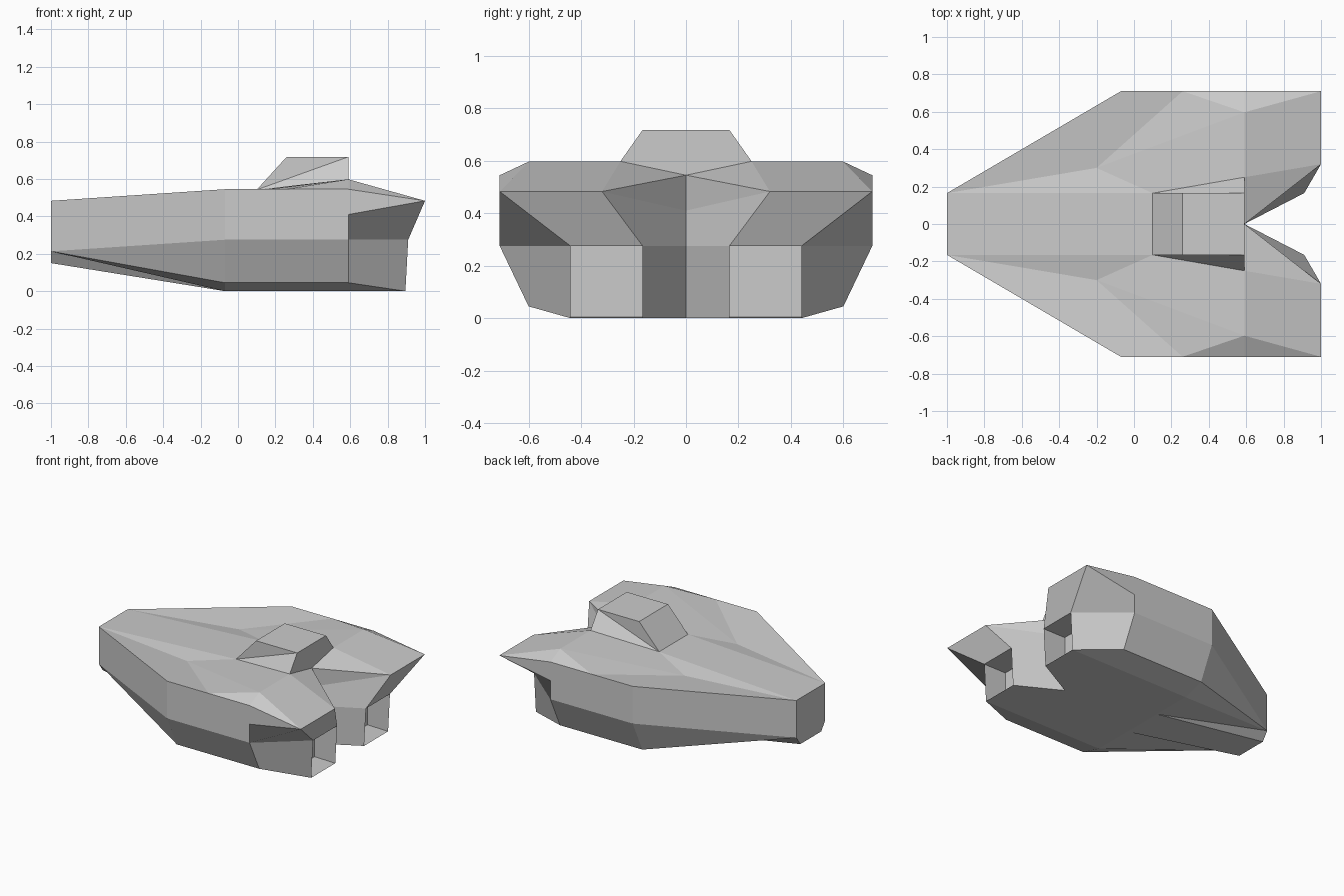
import bpy, bmesh
from mathutils import Vector

if "Cube" in bpy.data.objects:
    bpy.data.objects.remove(bpy.data.objects["Cube"])


def panel(bm, pts):
    """Add one flat panel and its mirror image across y = 0."""
    clean = []
    for p in pts:
        if p not in clean:
            clean.append(p)
    if len(clean) < 3:
        return
    bm.faces.new([bm.verts.new(p) for p in clean])
    bm.faces.new([bm.verts.new((x, -y, z)) for x, y, z in reversed(clean)])


def loft(bm, a, b, closed=False):
    """Skin two point rows; repeated points collapse to triangles."""
    n = len(a)
    for i in range(n if closed else n - 1):
        j = (i + 1) % n
        panel(bm, [a[i], a[j], b[j], b[i]])


def at(x, row):
    return [(x, y, z) for y, z in row]


def finish(bm, name):
    bmesh.ops.remove_doubles(bm, verts=bm.verts, dist=0.0005)
    bmesh.ops.recalc_face_normals(bm, faces=bm.faces)
    mesh = bpy.data.meshes.new(name)
    bm.to_mesh(mesh)
    bm.free()
    obj = bpy.data.objects.new(name, mesh)
    bpy.context.collection.objects.link(obj)
    return obj


# Key points shared by the deck and cabin
nose_top = (-1, .165, .483)
crest = (-.2, .3, .5)
cab_front = (.1, .165, .542)
cab_rear = (.59, .25, .598)
shoulder, side_mid = (-.07, .71, .545), (.26, .71, .545)
stern_side, stern_top = (.59, .71, .545), (.59, .597, .598)

hull = bmesh.new()

# Hull sides and belly: nose -> middle -> stern
nose = at(-1, [(.165, .483), (.165, .34), (.165, .213), (.165, .213),
               (.165, .213), (.165, .213), (.12, .15), (0, .15)])
belly = [(.71, .545), (.71, .41), (.71, .275), (.6, .045),
         (.44, 0), (.15, 0), (.15, 0), (0, 0)]
loft(hull, nose, at(-.07, belly))
loft(hull, at(-.07, belly), at(.59, belly))
panel(hull, [(-1, 0, .483), nose_top, nose[1], nose[2], nose[6], nose[7]])

# Faceted deck
panel(hull, [(-1, 0, .483), nose_top, cab_front, (.1, 0, .542)])
panel(hull, [nose_top, crest, cab_front])
panel(hull, [nose_top, shoulder, side_mid, crest])
panel(hull, [crest, side_mid, stern_top])
panel(hull, [side_mid, stern_side, stern_top])
panel(hull, [crest, stern_top, cab_rear, cab_front])

# Twin rear pods with the V notch between them
stern = at(.59, [(.25, .598), (.597, .598), (.71, .545), (.71, .41),
                 (.71, .275), (.6, .045), (.44, 0), (0, 0),
                 (0, .275), (0, .41), (0, .545)])
inner, outer = (1, .32, .483), (1, .71, .483)
port = [(.91, .44, .275), (.895, .44, 0), (.895, .165, 0), (.91, .165, .275)]
aft = [inner, outer, outer, outer, port[0], port[1], port[1],
       port[2], port[3], inner, inner]
loft(hull, stern, aft, closed=True)
panel(hull, [inner, outer, port[0], port[3]])

# Recessed engine openings
back = [(.73, y, max(z, .004)) for x, y, z in port]
loft(hull, port, back, closed=True)
panel(hull, back)
finish(hull, "hull")

# Raised cabin
cabin = bmesh.new()
roof_front, roof_rear = (.26, .165, .718), (.59, .165, .718)
panel(cabin, [(.1, 0, .542), cab_front, roof_front, (.26, 0, .718)])
panel(cabin, [(.26, 0, .718), roof_front, roof_rear, (.59, 0, .718)])
panel(cabin, [cab_front, cab_rear, roof_rear])
panel(cabin, [cab_front, roof_rear, roof_front])
panel(cabin, [(.59, 0, .718), roof_rear, cab_rear, (.59, 0, .545)])
finish(cabin, "cabin")
